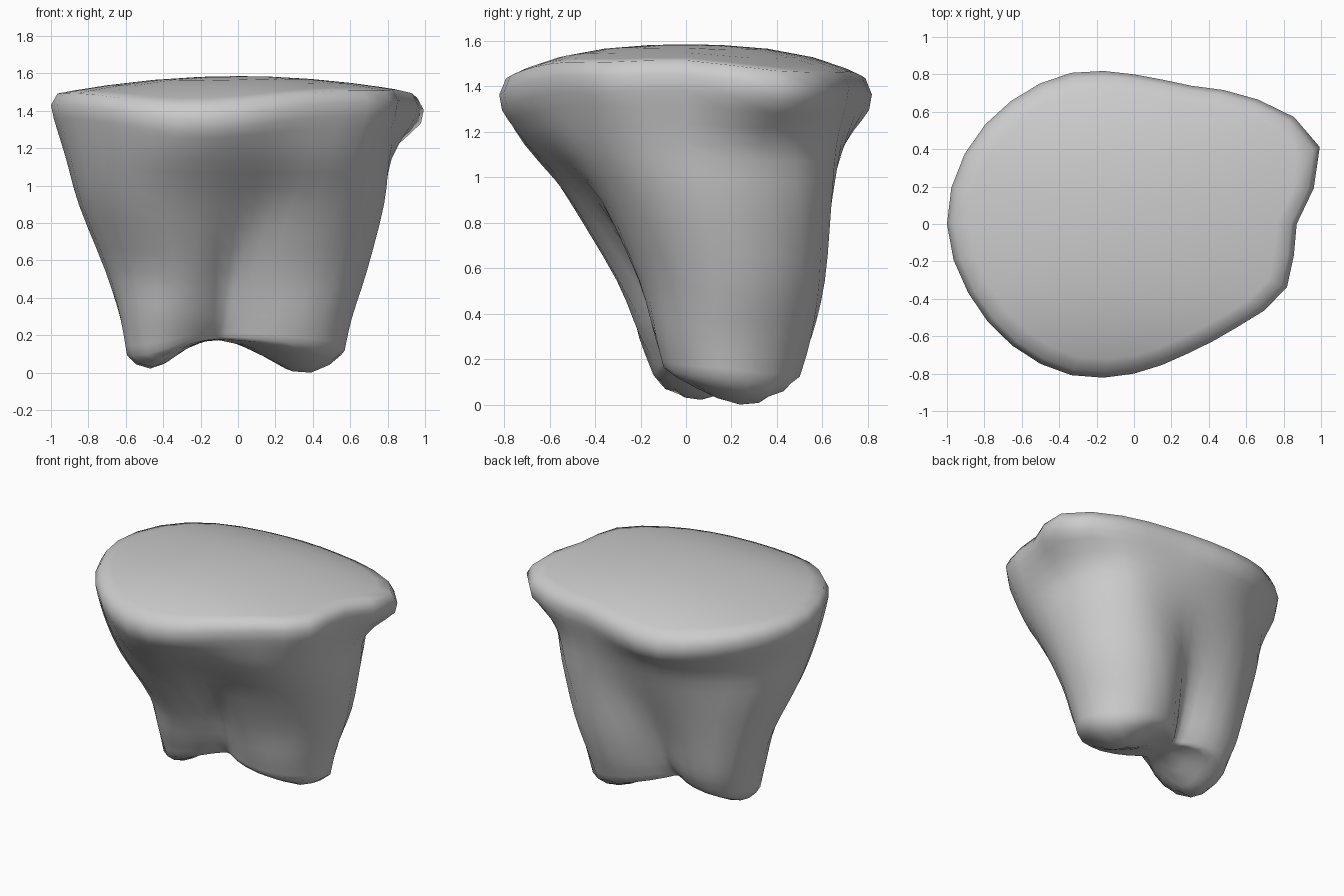
import bpy, bmesh, math

if "Cube" in bpy.data.objects:
    bpy.data.objects.remove(bpy.data.objects["Cube"])

COLS = 32
STEPS = 3


def spline(a, b, c, d, t):
    return b + 0.5 * t * (c - a + t * (2*a - 5*b + 4*c - d + t * (3*(b - c) + d - a)))


def ring(cx, cy, radii):
    """Closed smooth outline from 16 polar radii."""
    n, pts = len(radii), []
    for k in range(COLS):
        f = k * n / COLS
        i, t = int(f), f - int(f)
        r = spline(*[radii[(i + j) % n] for j in (-1, 0, 1, 2)], t)
        a = math.tau * k / COLS
        pts.append((cx + r * math.cos(a), cy + r * math.sin(a)))
    return pts


def dome(x, y):
    return 1.59 - 0.10 * x * x - 0.13 * y * y - 0.17 * y ** 4


def sole(x, y):
    right = math.exp(-((x - .35)**2 / .07 + (y - .25)**2 / .08))
    left = math.exp(-((x + .47)**2 / .035 + (y - .05)**2 / .06))
    return 0.19 - 0.19 * right - 0.165 * left


# Outlines of the flared top and the two-lobed body, from top to bottom
rim = ring(0, 0, [.87, 1.075, .94, .80, .80, .875, .93, .98,
                  1.0, .96, .92, .875, .80, .75, .78, .885])
body = [
    (1.15, 0, 0, [.81, .86, .85, .74, .70, .74, .81, .88,
                  .92, .89, .84, .77, .66, .63, .69, .77]),
    (.90, 0, .06, [.78, .79, .76, .63, .54, .57, .68, .80,
                   .85, .83, .76, .61, .48, .47, .58, .70]),
    (.55, -.05, .12, [.74, .74, .66, .51, .34, .36, .50, .64,
                      .66, .64, .56, .45, .28, .34, .46, .62]),
    (.30, -.08, .14, [.69, .67, .58, .40, .22, .25, .40, .54,
                      .55, .56, .49, .32, .20, .24, .39, .58]),
]
foot_c = (-.10, .14)
foot = ring(*foot_c, [.67, .63, .51, .31, .15, .17, .32, .46,
                      .49, .50, .40, .22, .14, .18, .33, .53])

keys = [[(x * s, y * s, dome(x * s, y * s) - dz) for x, y in rim]
        for s, dz in ((.965, 0), (1.0, .055), (.985, .13))]
keys += [[(x, y, z) for x, y in ring(cx, cy, r)] for z, cx, cy, r in body]
keys.append([(x, y, sole(x, y) + .015) for x, y in foot])

# Smooth the wall between the outlines
rows = []
for i in range(len(keys) - 1):
    quad = [keys[max(0, min(len(keys) - 1, i + j))] for j in (-1, 0, 1, 2)]
    steps = 1 if i < 2 else STEPS
    for s in range(steps):
        rows.append([tuple(spline(*[q[k][c] for q in quad], s / steps) for c in range(3))
                     for k in range(COLS)])
rows.append(keys[-1])

# Domed top surface and lobed underside
top = [[(x * s, y * s, dome(x * s, y * s)) for x, y in rim] for s in (.2, .45, .7, .88)]
bottom = []
for s in (.9, .75, .6, .4, .2):
    pts = [(foot_c[0] + (x - foot_c[0]) * s, foot_c[1] + (y - foot_c[1]) * s) for x, y in foot]
    bottom.append([(x, y, sole(x, y)) for x, y in pts])
rows = top + rows + bottom

bm = bmesh.new()
grid = [[bm.verts.new(p) for p in row] for row in rows]
for a, b in zip(grid, grid[1:]):
    for k in range(COLS):
        n = (k + 1) % COLS
        bm.faces.new((a[k], b[k], b[n], a[n]))
for row, tip in ((grid[0], (0, 0, dome(0, 0))), (grid[-1], (*foot_c, sole(*foot_c)))):
    v = bm.verts.new(tip)
    for k in range(COLS):
        bm.faces.new((row[k], row[(k + 1) % COLS], v))
bmesh.ops.recalc_face_normals(bm, faces=bm.faces)

# Stand on the ground
low = min(v.co.z for v in bm.verts)
for v in bm.verts:
    v.co.z -= low
for f in bm.faces:
    f.smooth = True
mesh = bpy.data.meshes.new("two_lobed_stump")
bm.to_mesh(mesh)
bm.free()
obj = bpy.data.objects.new("two_lobed_stump", mesh)
bpy.context.collection.objects.link(obj)
